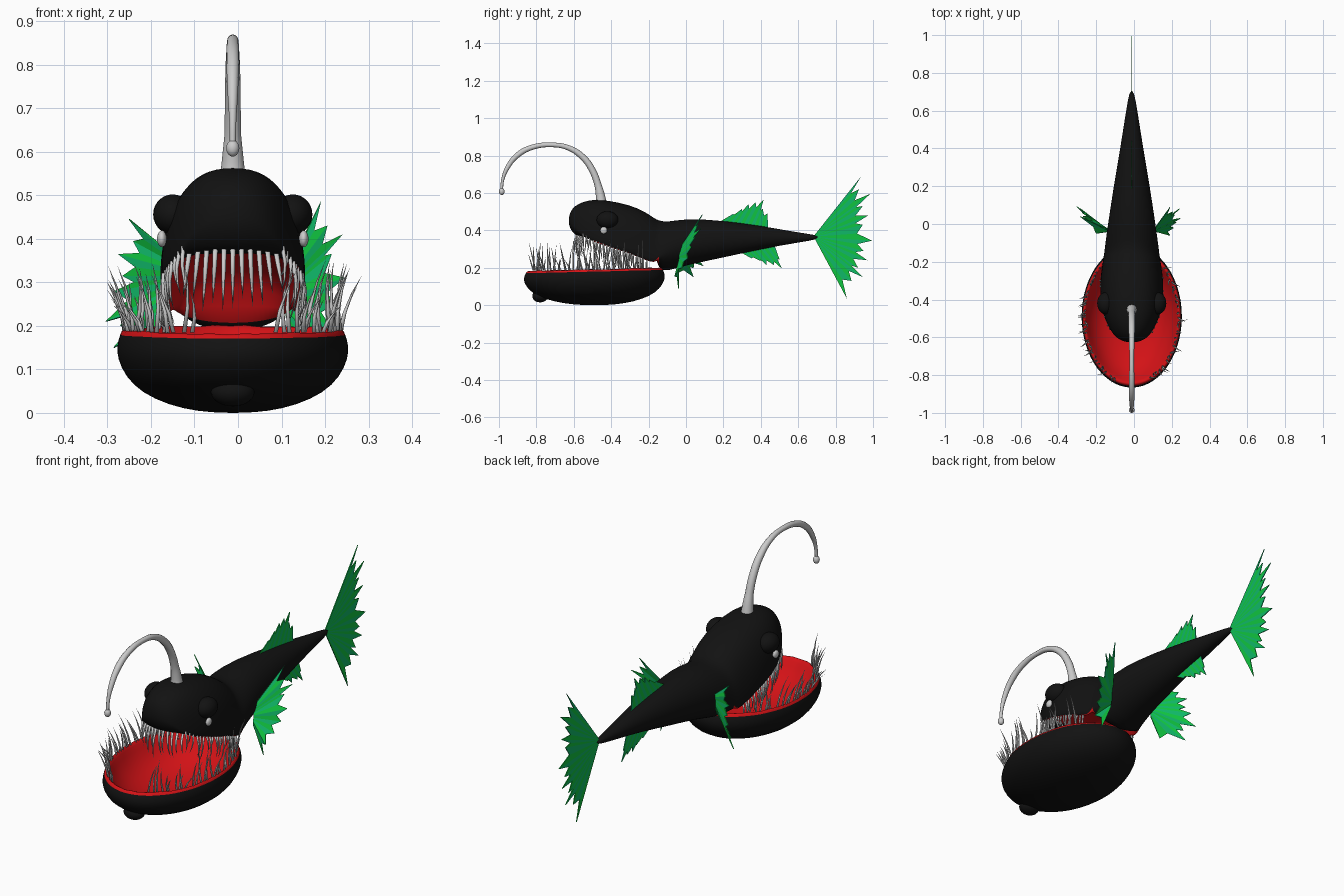
import bpy, bmesh, math, random
from mathutils import Vector

if "Cube" in bpy.data.objects:
    bpy.data.objects.remove(bpy.data.objects["Cube"])

random.seed(4)
CX = -0.012  # body mid line


def material(name, rgb):
    m = bpy.data.materials.new(name)
    m.diffuse_color = (*rgb, 1)
    m.use_nodes = True
    m.node_tree.nodes["Principled BSDF"].inputs["Base Color"].default_value = m.diffuse_color
    return m


BLACK = material("black_skin", (0.006, 0.006, 0.006))
RED = material("red_mouth", (0.65, 0.006, 0.008))
GREEN = material("green_fin", (0.005, 0.55, 0.05))
TEAL = material("teal_fin", (0.005, 0.48, 0.14))


def make(name, verts, faces, mats=(), ids=None, smooth=True):
    me = bpy.data.meshes.new(name)
    me.from_pydata([tuple(v) for v in verts], [], faces)
    for m in mats:
        me.materials.append(m)
    for i, p in enumerate(me.polygons):
        p.use_smooth = smooth
        p.material_index = ids[i] if ids else 0
    bm = bmesh.new()
    bm.from_mesh(me)
    bmesh.ops.recalc_face_normals(bm, faces=bm.faces[:])
    bm.to_mesh(me)
    bm.free()
    ob = bpy.data.objects.new(name, me)
    bpy.context.collection.objects.link(ob)
    return ob


def subsurf(ob, level=1):
    mod = ob.modifiers.new("smooth", 'SUBSURF')
    mod.levels = mod.render_levels = level


def ball(name, loc, size, mat=None):
    bpy.ops.mesh.primitive_uv_sphere_add(segments=24, ring_count=14, location=loc)
    ob = bpy.context.object
    ob.name, ob.scale = name, size
    if mat:
        ob.data.materials.append(mat)
    bpy.ops.object.shade_smooth()
    return ob


# Head and body: y, top z, side (lip) z, belly or palate z, half width
SEC = [(-.627, .465, .45, .435, .02), (-.617, .505, .44, .405, .058),
       (-.595, .53, .42, .375, .09), (-.56, .55, .375, .362, .115),
       (-.5, .567, .335, .37, .145), (-.42, .562, .305, .375, .168),
       (-.3, .537, .265, .365, .17), (-.22, .502, .23, .34, .157),
       (-.17, .466, .215, .30, .15), (-.15, .455, .25, .19, .146),
       (-.1, .443, .30, .18, .14), (0, .466, .335, .214, .126),
       (.2, .452, .35, .254, .096), (.4, .425, .362, .30, .061),
       (.6, .388, .362, .335, .03), (.71, .374, .365, .352, .011)]
N = 16
verts, faces, ids = [], [], []
for k, (y, top, mid, low, w) in enumerate(SEC):
    cavity = 3 < k < 9
    p = 0.82 if 2 < k < 9 else 1.0
    for j in range(2 * N):
        a = math.pi * j / N
        c, s = math.cos(a), math.sin(a)
        x = w * math.copysign(abs(c) ** p, c)
        if j <= N:
            z = mid + (top - mid) * max(s, 0) ** p
        else:
            z = mid + (mid - low) * s
            x *= 0.92 if cavity else 1
        verts.append((CX + x, y, z))
for k in range(len(SEC) - 1):
    for j in range(2 * N):
        a, b = k * 2 * N + j, k * 2 * N + (j + 1) % (2 * N)
        faces.append((a, b, b + 2 * N, a + 2 * N))
        ids.append(1 if j >= N and 3 < k < 9 else 0)
last = (len(SEC) - 1) * 2 * N
faces += [tuple(range(2 * N)), tuple(range(last, last + 2 * N))]
ids += [0, 0]
subsurf(make("body", verts, faces, (BLACK, RED), ids))

# Lower jaw bowl: scale of the oval, height; outside first, then red lining
PROF = [(.06, .0), (.3, .003), (.55, .018), (.78, .046), (.92, .083), (.99, .125),
        (.995, .155), (.965, .182), (.94, .195), (.9, .185), (.82, .13),
        (.62, .07), (.3, .04), (.06, .035)]
M = 64
verts, faces, ids = [], [], []
for k, (s, z) in enumerate(PROF):
    for j in range(M):
        a = 2 * math.pi * j / M
        y = .38 * s * math.sin(a)
        wob = random.uniform(-.004, .004) if k in (8, 9) else 0
        verts.append((CX + .268 * s * math.cos(a), -.49 + y, z + wob + y * .025 * z / .19))
for k in range(len(PROF) - 1):
    for j in range(M):
        a, b = k * M + j, k * M + (j + 1) % M
        faces.append((a, b, b + M, a + M))
        ids.append(1 if k >= 7 else 0)
last = (len(PROF) - 1) * M
faces += [tuple(range(M)), tuple(range(last, last + M))]
ids += [0, 1]
subsurf(make("lower_jaw", verts, faces, (BLACK, RED), ids))
ball("chin_knob", (CX, -.78, .048), (.05, .042, .033), BLACK)

# Brows and eyes
for side, s in (("left", -1), ("right", 1)):
    ball(side + "_brow", (CX + s * .138, -.42, .456), (.045, .058, .046), BLACK)
    ball(side + "_eye", (CX + s * .163, -.44, .40), (.011, .019, .019))

# Lure stalk: y, z, radius
STALK = [(-.453, .54, .03), (-.457, .58, .025), (-.47, .64, .019), (-.5, .72, .018),
         (-.55, .79, .017), (-.63, .842, .014), (-.72, .857, .012), (-.82, .845, .014),
         (-.9, .803, .015), (-.955, .735, .012), (-.98, .67, .008), (-.986, .615, .007)]
cu = bpy.data.curves.new("lure_stalk", 'CURVE')
cu.dimensions, cu.bevel_depth, cu.bevel_resolution = '3D', 1.0, 4
cu.use_fill_caps = True
sp = cu.splines.new('BEZIER')
sp.bezier_points.add(len(STALK) - 1)
for bp, (y, z, r) in zip(sp.bezier_points, STALK):
    bp.co, bp.radius = (CX, y, z), r
    bp.handle_left_type = bp.handle_right_type = 'AUTO'
sp.resolution_u = 5
bpy.context.collection.objects.link(bpy.data.objects.new("lure_stalk", cu))
ball("lure_bulb", (CX, -.985, .608), (.015, .015, .019))


# Teeth: thin curved spikes gathered in one mesh per jaw
def spike(tv, tf, base, tip, bend, r):
    base, tip, n, o = Vector(base), Vector(tip), 6, len(tv)
    for t, q in ((0, 1), (.35, .85), (.7, .5)):
        c = base.lerp(tip, t) + Vector(bend) * (4 * t * (1 - t))
        tv += [c + Vector((q * r * math.cos(i * math.tau / n),
                           q * r * math.sin(i * math.tau / n), 0)) for i in range(n)]
    tv.append(tip)
    for i in range(n):
        j = (i + 1) % n
        for k in (o, o + n):
            tf.append((k + i, k + j, k + n + j, k + n + i))
        tf.append((o + 2 * n + i, o + 2 * n + j, o + 3 * n))
    tf.append(tuple(range(o, o + n)))


R = random.uniform
tv, tf = [], []
for s in (-1, 1):
    for i in range(30):
        a = math.radians(-66 + 112 * i / 29 + R(-2, 2))
        x, y = s * .248 * math.cos(a), -.49 + .352 * math.sin(a)
        h, out = R(.06, .165), R(-.01, .05)
        spike(tv, tf, (CX + x, y, .185), (CX + x + s * out, y + R(-.04, .02), .19 + h),
              (-s * .008, 0, 0), .005)
make("lower_teeth", tv, tf)

tv, tf = [], []
for i in range(11):
    x = -.1 + .02 * i
    y = -.585 + 3.5 * x * x
    spike(tv, tf, (CX + x, y, .378 - 1.2 * x * x), (CX + x * 1.15, y + R(-.02, .02), R(.225, .28)),
          (0, -.012, 0), .006)
for s in (-1, 1):
    for i in range(20):
        y = -.55 + .34 * i / 19
        k = max(q for q in range(len(SEC)) if SEC[q][0] <= y)
        A, B = SEC[k], SEC[k + 1]
        t = (y - A[0]) / (B[0] - A[0])
        mid, w = A[2] + (B[2] - A[2]) * t, A[4] + (B[4] - A[4]) * t
        x = s * w * .95
        spike(tv, tf, (CX + x, y, mid + .015), (CX + x * R(.85, 1.0), y + R(-.02, .02),
              max(.13, mid - R(.05, .12))), (s * .008, 0, 0), .005)
make("upper_teeth", tv, tf)


# Fins: jagged fans from a base line to a row of ray tips
def fin(name, a, b, tips, notch=.25):
    a, b = Vector(a), Vector(b)
    tips = [Vector(t) for t in tips]
    n = len(tips)
    base = [a.lerp(b, i / n) for i in range(n + 1)]
    val = [base[0].lerp(tips[0], .6)]
    val += [((tips[i - 1] + tips[i]) / 2).lerp(base[i], notch) for i in range(1, n)]
    val.append(base[n].lerp(tips[-1], .6))
    v, f, m = base + val + tips, [], []
    mids = [(base[i] + base[i + 1]) / 2 for i in range(n)]
    v += mids
    for i in range(n):
        t, c = 2 * n + 2 + i, 3 * n + 2 + i
        f += [(i, n + 1 + i, t, c), (c, t, n + 2 + i, i + 1)]
        m += [0, 1]
    ob = make(name, v, f, (GREEN, TEAL), m, smooth=False)
    mod = ob.modifiers.new("thickness", 'SOLIDIFY')
    mod.thickness, mod.offset = .004, 0


def flat(pts):
    return [(CX, y, z) for y, z in pts]


fin("tail_fin", (CX, .69, .378), (CX, .69, .352),
    flat([(.937, .69), (.925, .62), (.985, .595), (.945, .53), (.975, .48), (.945, .43),
          (.995, .345), (.95, .29), (.97, .24), (.92, .2), (.945, .15), (.885, .13), (.86, .035)]), .2)
fin("dorsal_fin", (CX, .17, .44), (CX, .44, .405),
    flat([(.25, .487), (.3, .515), (.335, .54), (.372, .55), (.415, .565), (.41, .515), (.435, .49)]))
fin("anal_fin", (CX, .28, .29), (CX, .47, .33),
    flat([(.35, .25), (.4, .235), (.43, .215), (.47, .215), (.513, .195), (.5, .245)]))
fin("right_pectoral_fin", (.105, -.03, .31), (.11, -.04, .22),
    [(.19, .088, .485), (.205, .065, .43), (.24, .08, .41), (.215, .05, .365), (.245, .03, .31),
     (.225, .01, .25), (.21, -.02, .2), (.19, -.06, .155), (.165, -.04, .09)])
fin("left_pectoral_fin", (-.13, -.03, .35), (-.135, -.04, .26),
    [(-.25, .02, .445), (-.24, .04, .395), (-.275, .06, .365), (-.265, .06, .315), (-.283, .08, .28),
     (-.303, .092, .21), (-.27, .04, .20), (-.285, .04, .15), (-.2, -.05, .17)])
